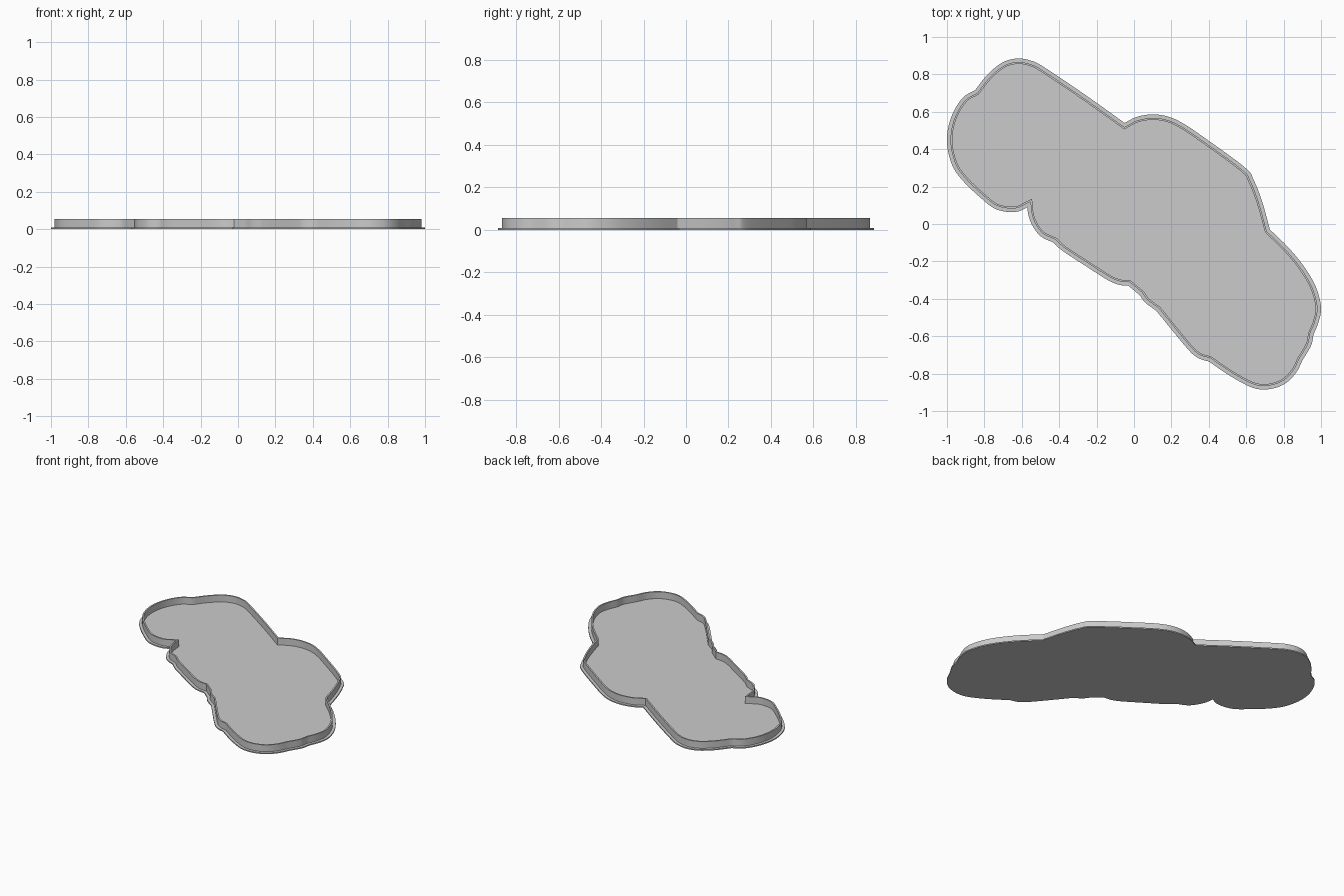
import bpy, bmesh
from mathutils import Vector

if "Cube" in bpy.data.objects:
    bpy.data.objects.remove(bpy.data.objects["Cube"])

# Outline as smooth runs, clockwise; sharp corners fall where one run meets the next
RUNS = [
    [(-.57, .09), (-.62, .067), (-.68, .065), (-.75, .085), (-.82, .14), (-.90, .215), (-.96, .29),
     (-.99, .37), (-1, .45), (-.99, .53), (-.96, .61), (-.91, .68), (-.85, .715)],
    [(-.85, .715), (-.80, .78), (-.75, .83), (-.69, .87), (-.62, .885), (-.55, .873), (-.48, .838),
     (-.26, .69), (-.05, .54)],
    [(-.05, .54), (0, .567), (.05, .581), (.11, .586), (.18, .575), (.25, .545), (.35, .48),
     (.59, .305), (.64, .235), (.685, .12), (.727, -.03)],
    [(.727, -.03), (.82, -.12), (.90, -.215), (.96, -.31), (.99, -.39), (1, -.46), (.985, -.53), (.96, -.59)],
    [(.96, -.59), (.947, -.65), (.90, -.73)],
    [(.90, -.73), (.87, -.79), (.82, -.845), (.76, -.875), (.69, -.885), (.62, -.87), (.51, -.81), (.40, -.735)],
    [(.40, -.735), (.34, -.715), (.28, -.66), (.12, -.465)],
    [(.12, -.465), (.06, -.42), (.03, -.38)],
    [(.03, -.38), (-.03, -.33)],
    [(-.03, -.33), (-.08, -.325), (-.14, -.30), (-.25, -.23), (-.38, -.145), (-.43, -.10)],
    [(-.43, -.10), (-.50, -.065), (-.545, -.005), (-.565, .05), (-.57, .09)],
]


def smooth_run(points, steps=5):
    """Catmull-Rom through the points, leaving out the last one."""
    p = [Vector(q) for q in points]
    p = [2 * p[0] - p[1]] + p + [2 * p[-1] - p[-2]]
    out = []
    for a, b, c, d in zip(p, p[1:], p[2:], p[3:]):
        for i in range(steps):
            t = i / steps
            out.append(.5 * (2 * b + (c - a) * t + (2 * a - 5 * b + 4 * c - d) * t * t
                             + (3 * b - a - 3 * c + d) * t ** 3))
    return out


def inset(loop, dist):
    """Mitred inward offset of a clockwise loop."""
    out = []
    for i, p in enumerate(loop):
        e1 = (p - loop[i - 1]).normalized()
        e2 = (loop[(i + 1) % len(loop)] - p).normalized()
        n1, n2 = Vector((e1.y, -e1.x)), Vector((e2.y, -e2.x))
        out.append(p + (n1 + n2) * dist / max(1 + n1.dot(n2), .35))
    return out


outline = [p for run in RUNS for p in smooth_run(run)]
FLANGE, WALL, BASE, TOP = .019, .010, .008, .055

# Tray: flange edge, outer wall, rim and inner wall lofted, then floor and underside
profile = [(0, 0), (0, BASE), (FLANGE, BASE), (FLANGE, TOP), (FLANGE + WALL, TOP), (FLANGE + WALL, BASE)]
bm = bmesh.new()
rings = [[bm.verts.new((p.x, p.y, z)) for p in inset(outline, d)] for d, z in profile]
n = len(outline)
for low, high in zip(rings, rings[1:]):
    for i in range(n):
        j = (i + 1) % n
        bm.faces.new((low[i], high[i], high[j], low[j]))
bm.faces.new(rings[0])
bm.faces.new(rings[-1][::-1])
bmesh.ops.recalc_face_normals(bm, faces=bm.faces[:])

mesh = bpy.data.meshes.new("tray")
bm.to_mesh(mesh)
bm.free()
tray = bpy.data.objects.new("tray", mesh)
bpy.context.collection.objects.link(tray)

grey = bpy.data.materials.new("light grey")
grey.diffuse_color = (.6, .6, .6, 1)
grey.use_nodes = True
grey.node_tree.nodes["Principled BSDF"].inputs["Base Color"].default_value = grey.diffuse_color
mesh.materials.append(grey)

bpy.context.view_layer.objects.active = tray
tray.select_set(True)
bpy.ops.object.shade_smooth_by_angle(angle=.5)
